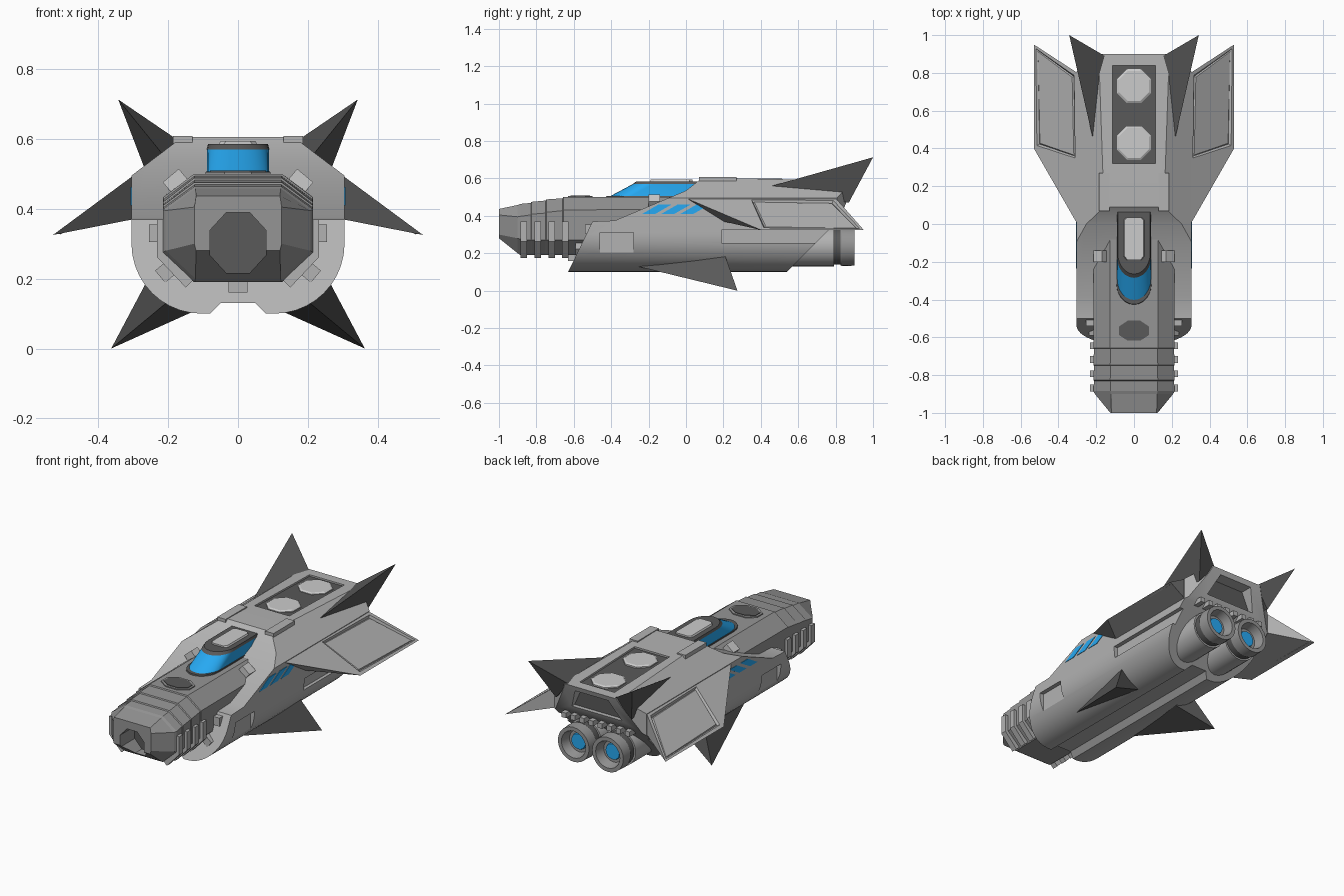
import bpy, bmesh
from math import cos, sin, pi, radians
from mathutils import Matrix, Vector

if "Cube" in bpy.data.objects:
    bpy.data.objects.remove(bpy.data.objects["Cube"])


def material(name, r, g, b):
    m = bpy.data.materials.new(name)
    m.diffuse_color = (r, g, b, 1)
    m.use_nodes = True
    m.node_tree.nodes["Principled BSDF"].inputs["Base Color"].default_value = m.diffuse_color
    return m


LIGHT = material("light_grey", .6, .6, .6)
MID = material("mid_grey", .3, .3, .3)
DARK = material("dark_grey", .1, .1, .1)
BLUE = material("blue_glass", .02, .4, .9)
HULL = material("hull_grey", .45, .45, .45)


def mesh(name, verts, faces, mat=None, mirror=False, tweak=None):
    bm = bmesh.new()
    vs = [bm.verts.new(v) for v in verts]
    for f in faces:
        bm.faces.new([vs[i] for i in f])
    bmesh.ops.recalc_face_normals(bm, faces=bm.faces)
    if tweak:
        tweak(bm)
    me = bpy.data.meshes.new(name)
    bm.to_mesh(me)
    bm.free()
    ob = bpy.data.objects.new(name, me)
    bpy.context.collection.objects.link(ob)
    if mat:
        me.materials.append(mat)
    if mirror:
        ob.modifiers.new("mirror", 'MIRROR')
    return ob


def loft(name, rings, mat=None, mirror=False):
    n = len(rings[0])
    faces = [list(range(n)), list(range(n * (len(rings) - 1), n * len(rings)))]
    for k in range(len(rings) - 1):
        for i in range(n):
            j = (i + 1) % n
            faces.append([k * n + i, k * n + j, k * n + n + j, k * n + n + i])
    return mesh(name, [p for r in rings for p in r], faces, mat, mirror)


def prism(name, pts, axis, a, b, mat=None, mirror=False):
    place = {'x': lambda p, t: (t, p[0], p[1]), 'y': lambda p, t: (p[0], t, p[1]),
             'z': lambda p, t: (p[0], p[1], t)}[axis]
    return loft(name, [[place(p, t) for p in pts] for t in (a, b)], mat, mirror)


def box(name, c, s, mat=None, mirror=False, rot=0, axis='Y'):
    x, y, z = (v / 2 for v in s)
    m = Matrix.Translation(c) @ Matrix.Rotation(radians(rot), 4, axis)
    rings = [[m @ Vector(p) for p in ((-x, t, -z), (x, t, -z), (x, t, z), (-x, t, z))] for t in (-y, y)]
    return loft(name, rings, mat, mirror)


def both(half):
    return half + [(-x, v) for x, v in reversed(half)]


def octagon(cx, cy, rx, ry):
    k = cos(pi / 8)
    return [(cx + rx / k * cos(pi / 8 + i * pi / 4), cy + ry / k * sin(pi / 8 + i * pi / 4)) for i in range(8)]


def boolean(ob, cutter, op='DIFFERENCE'):
    m = ob.modifiers.new("cut", 'BOOLEAN')
    m.object, m.operation, m.solver = cutter, op, 'EXACT'
    bpy.context.view_layer.objects.active = ob
    bpy.ops.object.modifier_apply(modifier=m.name)
    bpy.data.objects.remove(cutter)


def smooth(ob, angle=25):
    bpy.ops.object.select_all(action='DESELECT')
    ob.select_set(True)
    bpy.context.view_layer.objects.active = ob
    bpy.ops.object.shade_smooth_by_angle(angle=radians(angle))


# Main hull: cross-section intersected with side and plan outlines
arc = [(.105 + .2 * cos(-i * pi / 20), .30 + .2 * sin(-i * pi / 20)) for i in range(11)]
section = both([(.16, .605), (.305, .495)] + arc + [(.08, .1), (.05, .13)])
hull = prism("main_hull", section, 'y', -.8, 1.1, HULL)
side = [(-.635, .09), (-.5, .37), (-.38, .375), (0, .535), (.09, .606), (.9, .585),
        (.885, .54), (.82, .38), (.53, .09)]
boolean(hull, prism("side_cutter", side, 'x', -.5, .5), 'INTERSECT')
plan = both([(.25, -.7), (.4, -.55), (.4, .74), (.17, .9)])
boolean(hull, prism("plan_cutter", plan, 'z', 0, .8), 'INTERSECT')
for s in (-1, 1):
    boolean(hull, box("side_recess", (s * .35, -.37, .21), (.14, .18, .2)))
    boolean(hull, box("side_groove", (s * .35, .5, .29), (.14, .62, .07)))
boolean(hull, box("roof_recess", (0, .58, .605), (.23, .52, .05), rot=-1.45, axis='X'))
rear = both([(.11, .555), (.165, .43)])
boolean(hull, prism("rear_recess", rear, 'y', .81, 1.1))
smooth(hull)
prism("rear_panel", rear, 'y', .79, .815, DARK)

# Roof panel, hatches and shoulder bars
box("roof_panel", (0, .58, .578), (.228, .518, .012), DARK, rot=-1.45, axis='X')
for y, z in ((.43, .6), (.73, .592)):
    loft("roof_hatch", [[(px, py, h) for px, py in octagon(0, y, r, r)]
                        for r, h in ((.09, z - .025), (.09, z - .006), (.08, z))], LIGHT)
box("shoulder_bar", (.158, .17, .597), (.055, .2, .024), HULL, True)

# Forward fuselage with stepped nose plates
def nose_ring(y, wt, zt, ws, zs, zl, zb):
    return [(x, y, z) for x, z in both([(wt, zt), (ws, zs), (ws, zl), (wt, zb)])]


rings = [nose_ring(-1, .12, .437, .125, .405, .30, .28), nose_ring(-.9, .122, .458, .207, .395, .28, .2),
         nose_ring(-.885, .124, .464, .215, .398, .275, .19)]
for y, z, d in ((-.83, .472, .405), (-.75, .485, .415), (-.66, .497, .428)):
    rings += [nose_ring(y, .124, z - .003, .212, d, .27, .19), nose_ring(y + .004, .126, z + .003, .215, d + .004, .27, .19)]
rings.append(nose_ring(.12, .126, .5, .215, .435, .27, .19))
nose = loft("nose_fuselage", rings, MID)
boolean(nose, prism("intake_cutter", octagon(0, .303, .08, .087), 'y', -1.2, -.85))
prism("intake_back", octagon(0, .303, .082, .089), 'y', -.86, -.845, DARK)
for y in (-.868, -.793, -.718, -.645):
    prism("nose_rib", [(.2, .37), (.232, .37), (.232, .262), (.15, .175), (.13, .195), (.2, .27)],
          'y', y - .018, y + .018, HULL, True)
prism("nose_pad_frame", octagon(0, -.565, .093, .066), 'z', .48, .506, MID)
prism("nose_pad", octagon(0, -.565, .08, .053), 'z', .48, .509, DARK)

# Cockpit canopy
def canopy_ring(w, front, back, z):
    return [(w, back, z)] + [(w * cos(a), front + .11 - .11 * sin(a), z)
                             for a in [i * pi / 12 for i in range(13)]] + [(-w, back, z)]


loft("canopy_sill", [canopy_ring(.094, -.43, .1, .49), canopy_ring(.092, -.425, .1, .507)], DARK)
smooth(loft("canopy_glass", [canopy_ring(.089, -.415, .1, .5), canopy_ring(.088, -.275, .1, .575)], BLUE))
smooth(loft("canopy_roof", [canopy_ring(.09, -.285, .07, .57), canopy_ring(.086, -.265, .07, .585)], DARK))
loft("canopy_hatch", [[(x, y, z) for x, y in both([(w - .015, -.19), (w, -.17), (w, .02), (w - .015, .035)])]
                      for w, z in ((.058, .58), (.05, .594))], LIGHT)

# Side windows
for i in range(3):
    o = i * .102
    prism("side_window", [(-.235 + o, .41), (-.165 + o, .41), (-.075 + o, .462), (-.145 + o, .462)],
          'x', .295, .308, BLUE, True)

# Wings with recessed panels
def wing_panel(bm):
    bm.faces.ensure_lookup_table()
    f = bm.faces[0]
    bmesh.ops.inset_region(bm, faces=[f], thickness=.025)
    bmesh.ops.inset_region(bm, faces=[f], thickness=.012, depth=-.012)
    bmesh.ops.inset_region(bm, faces=[f], thickness=.008, depth=.006)


mesh("wing", [(.3, 0, .495), (.3, .33, .495), (.3, .8, .495), (.3, .2, .37), (.3, .8, .37),
              (.53, .4, .325), (.53, .95, .325)],
     [(1, 2, 6, 5), (0, 1, 5), (3, 5, 6, 4), (2, 4, 6), (0, 5, 3), (0, 3, 4, 2, 1)], HULL, True, wing_panel)

# Pyramid fins above and below
tetra = [(0, 1, 2), (0, 1, 3), (1, 2, 3), (2, 0, 3)]
mesh("upper_fin", [(.215, .44, .555), (.155, .89, .585), (.25, .87, .47), (.343, 1, .713)], tetra, DARK, True)
mesh("lower_fin", [(.2, -.28, .135), (.13, .2, .105), (.265, .21, .185), (.363, .275, 0)], tetra, DARK, True)

# Twin engines
def lathe(name, prof, mat):
    smooth(loft(name, [[(.113 + r * cos(i * pi / 12), y, .237 + r * sin(i * pi / 12)) for i in range(24)]
                       for r, y in prof], mat, True))


lathe("engine_body", [(.108, .45), (.108, .79), (.08, .79)], HULL)
lathe("engine_ring", [(.098, .78), (.098, .835)], DARK)
lathe("engine_nozzle", [(.1, .825), (.106, .835), (.103, .9), (.08, .9), (.065, .845)], MID)
lathe("engine_glow", [(.05, .84), (.045, .855)], BLUE)
for x in (.03, .09, .15, .21):
    box("rear_tooth", (x, .825, .37), (.03, .06, .03), HULL, True)

# Collar clamps between nose and hull
box("side_clamp", (.245, -.43, .33), (.055, .06, .07), LIGHT, True)
box("side_clamp_base", (.235, -.5, .33), (.04, .08, .05), HULL, True)
box("lower_clamp", (.2, -.56, .225), (.06, .06, .045), HULL, True, 40)
box("upper_clamp", (.178, -.17, .478), (.06, .06, .045), LIGHT, True, 40)
box("bottom_clamp", (0, -.59, .175), (.055, .08, .03), HULL)
